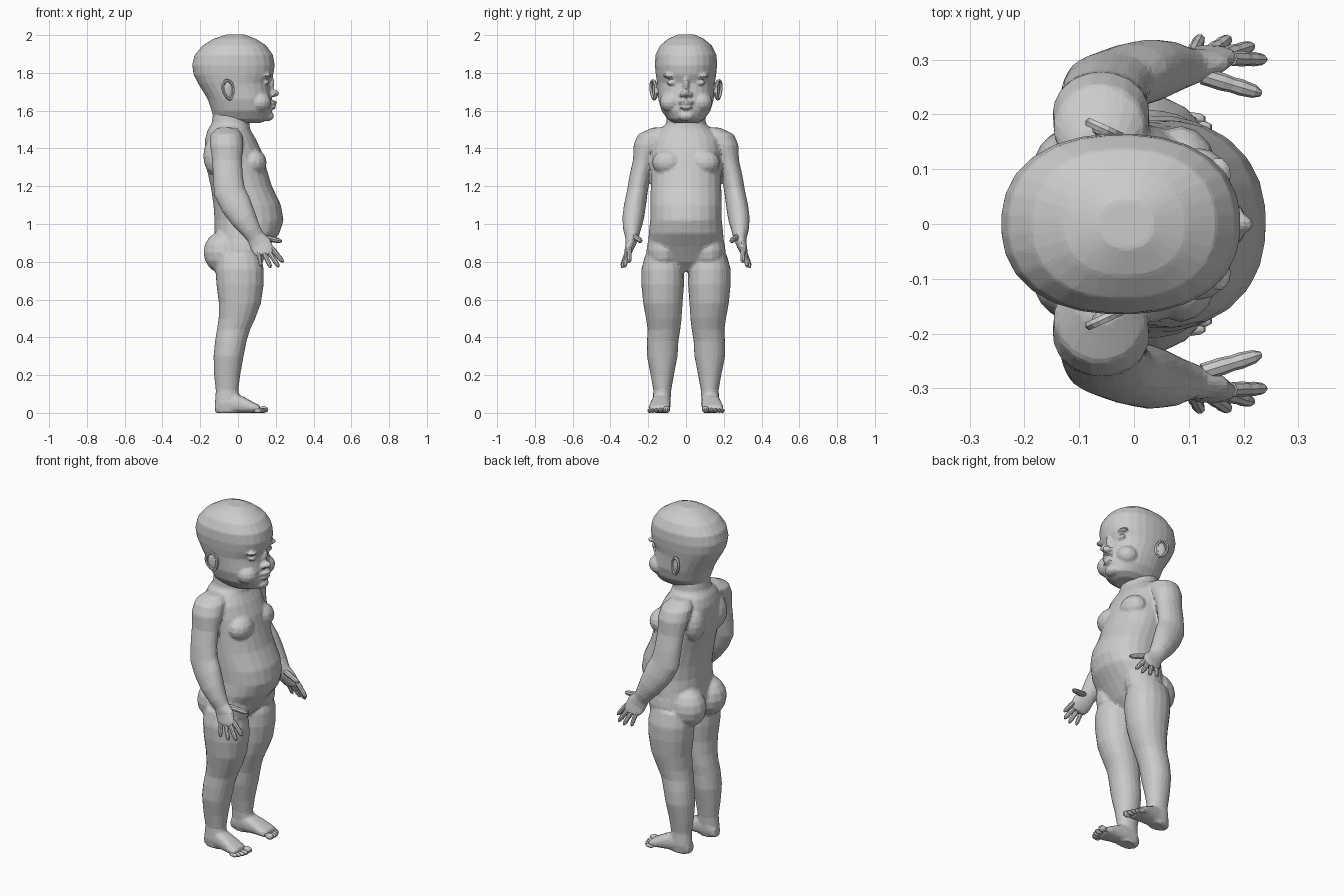
import bpy, bmesh, math
from mathutils import Vector, Matrix


def loft(bm, rows, n=20, p=2.0):
    """Skin superellipse rings: x, y, z, half depth, half width, tilt about y."""
    rings = []
    for x, y, z, a, b, t in rows:
        t = math.radians(t)
        u = Vector((math.cos(t), 0, math.sin(t)))
        ring = []
        for i in range(n):
            w = 2 * math.pi * (i + .5) / n
            c, s = math.cos(w), math.sin(w)
            k = (abs(c) ** p + abs(s) ** p) ** (-1 / p)
            ring.append(bm.verts.new(Vector((x, y, z)) + u * a * c * k + Vector((0, b * s * k, 0))))
        rings.append(ring)
    for r, q in zip(rings, rings[1:]):
        for i in range(n):
            j = (i + 1) % n
            bm.faces.new((r[i], r[j], q[j], q[i]))
    bm.faces.new(rings[0])
    bm.faces.new(rings[-1])


def ball(bm, c, r, rot=(0, 0), seg=14):
    m = (Matrix.Translation(c) @ Matrix.Rotation(math.radians(rot[0]), 4, 'Z')
         @ Matrix.Rotation(math.radians(rot[1]), 4, 'Y') @ Matrix.Diagonal((*r, 1)))
    bmesh.ops.create_uvsphere(bm, u_segments=seg, v_segments=seg // 2 + 1, radius=1, matrix=m)


def digit(bm, p, q, r, n=8):
    """Rounded finger from p to q."""
    p, q = Vector(p), Vector(q)
    rot = (q - p).to_track_quat('Z', 'Y')
    rings = []
    for t, k in ((0, 1), (.35, 1.05), (.5, .92), (.65, .98), (.88, .8), (1, .35)):
        rings.append([bm.verts.new(p.lerp(q, t) + rot @ Vector((
            r * k * math.cos(2 * math.pi * i / n), r * k * math.sin(2 * math.pi * i / n), 0)))
            for i in range(n)])
    for a, b in zip(rings, rings[1:]):
        for i in range(n):
            bm.faces.new((a[i], a[(i + 1) % n], b[(i + 1) % n], b[i]))
    bm.faces.new(rings[0])
    bm.faces.new(rings[-1])


def finish(bm, name, voxel=0, ratio=1, smooth=3):
    bmesh.ops.recalc_face_normals(bm, faces=bm.faces)
    me = bpy.data.meshes.new(name)
    bm.to_mesh(me)
    bm.free()
    ob = bpy.data.objects.new(name, me)
    bpy.context.collection.objects.link(ob)
    if voxel:
        m = ob.modifiers.new("fuse", 'REMESH')
        m.mode, m.voxel_size = 'VOXEL', voxel
        m = ob.modifiers.new("soften", 'SMOOTH')
        m.factor, m.iterations = .5, smooth
        m = ob.modifiers.new("facets", 'DECIMATE')
        m.ratio = ratio
    return ob


# Torso and neck: z, back x, front x, half width
body = bmesh.new()
torso = [(.75, -.06, .06, .06), (.8, -.1, .11, .16), (.88, -.13, .165, .2), (.95, -.125, .22, .198),
         (1.02, -.125, .242, .19), (1.1, -.13, .228, .19), (1.2, -.145, .18, .187),
         (1.3, -.168, .15, .187), (1.38, -.178, .128, .187), (1.45, -.175, .095, .18),
         (1.5, -.16, .065, .14), (1.53, -.14, .06, .105), (1.6, -.13, .07, .1)]
loft(body, [((b + f) / 2, 0, z, (f - b) / 2, w, 0) for z, b, f, w in torso], 24, 2.2)

# Leg: z, back x, front x, inner y, outer y
leg = [(.84, -.11, .12, .04, .215), (.76, -.12, .137, .012, .237), (.68, -.115, .137, .01, .237),
       (.58, -.102, .122, .018, .227), (.5, -.103, .092, .023, .212), (.44, -.112, .064, .03, .203),
       (.38, -.122, .046, .04, .207), (.3, -.13, .03, .044, .207), (.2, -.127, .012, .064, .187),
       (.12, -.118, .002, .078, .173), (.05, -.122, .01, .082, .178), (0, -.112, 0, .09, .17)]
# Foot: x, y, height, half width
foot = [(-.122, .125, .055, .025), (-.09, .127, .1, .045), (-.02, .13, .105, .05),
        (.03, .135, .085, .053), (.08, .141, .058, .058), (.118, .143, .038, .054)]
# Arm and palm: x, y, z, half depth, half width, tilt
arm = [(-.06, .13, 1.51, .05, .05, 0), (-.062, .17, 1.475, .085, .085, 0),
       (-.06, .2, 1.42, .09, .078, 0), (-.058, .225, 1.34, .08, .056, 0),
       (-.053, .245, 1.25, .08, .056, 3), (-.045, .258, 1.17, .085, .056, 14),
       (-.01, .27, 1.1, .083, .059, 27), (.03, .28, 1.03, .07, .058, 34),
       (.068, .286, .97, .054, .047, 35), (.093, .286, .93, .047, .036, 33),
       (.118, .292, .895, .06, .028, 25), (.135, .305, .855, .058, .022, 12),
       (.14, .31, .835, .046, .017, 6)]

for s in (1, -1):
    loft(body, [((b + f) / 2, s * (i + o) / 2, z, (f - b) / 2, (o - i) / 2, 0)
                for z, b, f, i, o in leg], 18, 2.15)
    loft(body, [(x, s * y, h / 2, h / 2, w, 90) for x, y, h, w in foot], 16, 2.7)
    loft(body, [(x, s * y, *r) for x, y, *r in arm], 16)
    # Buttock, chest, shoulder blade and hip fullness
    ball(body, (-.075, s * .095, .85), (.11, .098, .115))
    ball(body, (.085, s * .095, 1.325), (.068, .085, .07))
    ball(body, (-.125, s * .1, 1.36), (.06, .07, .1))
    ball(body, (.03, s * .12, .86), (.12, .09, .12))
finish(body, "body", .0085, .12, 4)

# Fingers, thumbs and toes
for s, side in ((1, "left"), (-1, "right")):
    bm = bmesh.new()
    for k, q, r in (((.178, .302, .872), (.24, .3, .797), .0135),
                    ((.162, .308, .855), (.217, .325, .772), .0135),
                    ((.137, .312, .848), (.174, .339, .768), .013),
                    ((.107, .312, .852), (.122, .341, .775), .012),
                    ((.125, .27, .932), (.232, .238, .908), .0155)):
        digit(bm, (k[0], s * k[1], k[2]), (q[0], s * q[1], q[2]), r)
    finish(bm, side + "_fingers")
    bm = bmesh.new()
    for i, (x, r) in enumerate(((.135, .019), (.134, .0135), (.128, .0125), (.117, .012), (.105, .012))):
        y = (.103, .134, .157, .177, .192)[i]
        ball(bm, (x, s * y, r * .95), (.027, r, r * .95), (0, 0), 10)
    finish(bm, side + "_toes")

# Head: z, back x, front x, half width
head = bmesh.new()
skull = [(1.535, -.1, .12, .065), (1.555, -.128, .165, .098), (1.6, -.14, .178, .13),
         (1.66, -.16, .178, .147), (1.71, -.19, .17, .15), (1.745, -.212, .166, .153),
         (1.79, -.235, .187, .16), (1.84, -.243, .195, .165), (1.895, -.23, .185, .162),
         (1.945, -.188, .15, .137), (1.98, -.13, .095, .095), (2.003, -.06, .035, .045)]
loft(head, [((b + f) / 2, 0, z, (f - b) / 2, w, 0) for z, b, f, w in skull], 28, 2.3)
# Nose, lips and chin
ball(head, (.187, 0, 1.692), (.032, .02, .02))
ball(head, (.172, 0, 1.73), (.018, .016, .05), (0, 12))
ball(head, (.182, 0, 1.642), (.025, .04, .013))
ball(head, (.18, 0, 1.618), (.022, .034, .012))
ball(head, (.155, 0, 1.572), (.036, .045, .028))
for s in (1, -1):
    # Nostril wing, cheek, eyelid and brow
    ball(head, (.178, s * .022, 1.686), (.022, .014, .014))
    ball(head, (.115, s * .08, 1.645), (.062, .06, .055))
    ball(head, (.144, s * .07, 1.748), (.022, .032, .016), (-s * 18, 0))
    ball(head, (.145, s * .075, 1.785), (.03, .05, .014), (-s * 20, 0))
finish(head, "head", .007, .16, 2)

# Ears: a curled rim around a shallow bowl
for s, side in ((1, "left"), (-1, "right")):
    bm = bmesh.new()
    n, m = 16, 6
    place = (Matrix.Translation((-.052, s * .172, 1.71)) @ Matrix.Rotation(math.radians(-s * 24), 4, 'Z')
             @ Matrix.Rotation(math.radians(-12), 4, 'Y'))
    grid = []
    for i in range(n):
        a = 2 * math.pi * i / n
        w = .029 + .006 * math.sin(a)
        grid.append([bm.verts.new(place @ Vector((
            (w + .008 * math.cos(b)) * math.cos(a), .009 * math.sin(b),
            (.05 + .008 * math.cos(b)) * math.sin(a))))
            for b in (2 * math.pi * j / m for j in range(m))])
    for i in range(n):
        for j in range(m):
            p, q, k = grid[i], grid[(i + 1) % n], (j + 1) % m
            bm.faces.new((p[j], q[j], q[k], p[k]))
    ball(bm, (-.048, s * .162, 1.708), (.032, .012, .048), (-s * 24, 0), 12)
    finish(bm, side + "_ear")
